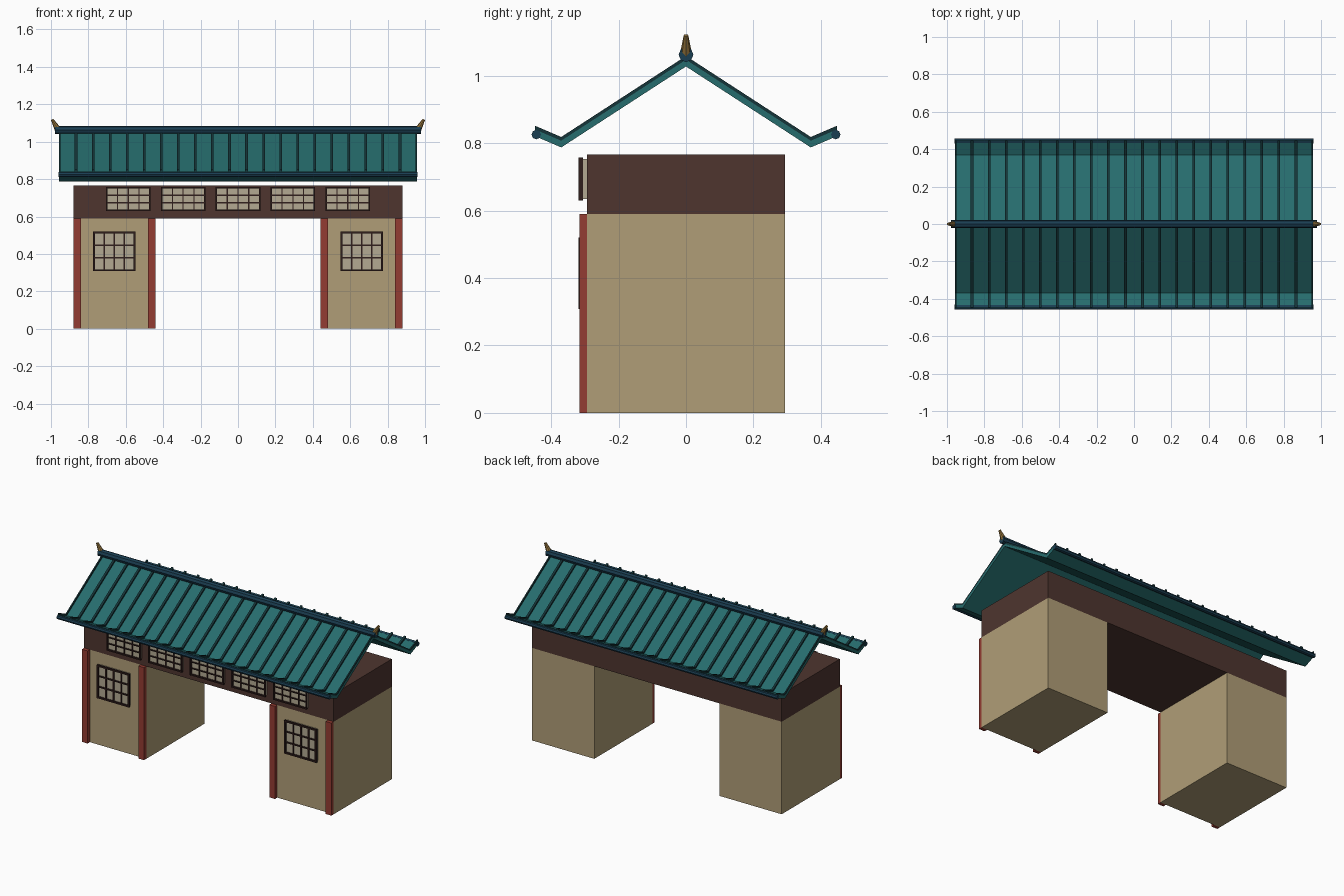
import bpy, math
from mathutils import Vector

if "Cube" in bpy.data.objects:
    bpy.data.objects.remove(bpy.data.objects["Cube"])


def material(name, rgb):
    m = bpy.data.materials.new(name)
    m.diffuse_color = [((c / 255 + 0.055) / 1.055) ** 2.4 for c in rgb] + [1]
    m.use_nodes = True
    m.node_tree.nodes["Principled BSDF"].inputs["Base Color"].default_value = m.diffuse_color
    return m


WALL = material("wall plaster", (176, 158, 119))
BROWN = material("brown wood", (78, 53, 47))
RED = material("red wood", (148, 60, 50))
PAPER = material("window paper", (180, 170, 146))
DARK = material("dark lattice", (48, 30, 28))
TEAL = material("teal tile", (38, 108, 109))
DEEP = material("deep teal rib", (20, 52, 56))
NAVY = material("navy ridge", (26, 62, 82))
GOLD = material("gold", (146, 114, 58))


def mesh_object(name, verts, faces, mat):
    me = bpy.data.meshes.new(name)
    me.from_pydata(verts, [], faces)
    me.materials.append(mat)
    ob = bpy.data.objects.new(name, me)
    bpy.context.collection.objects.link(ob)
    return ob


def boxes(name, ranges, mat):
    """One object from several (x0, x1, y0, y1, z0, z1) boxes."""
    verts, faces = [], []
    for x0, x1, y0, y1, z0, z1 in ranges:
        n = len(verts)
        verts += [(x, y, z) for z in (z0, z1)
                  for x, y in ((x0, y0), (x1, y0), (x1, y1), (x0, y1))]
        faces += [[n + i for i in f] for f in (
            (3, 2, 1, 0), (4, 5, 6, 7), (0, 1, 5, 4),
            (1, 2, 6, 5), (2, 3, 7, 6), (3, 0, 4, 7))]
    return mesh_object(name, verts, faces, mat)


def extrude_x(name, lower, upper, spans, mat):
    """Strip between two (y, z) polylines, extruded over each x span."""
    verts, faces = [], []
    k = len(lower)
    loop = lower + upper[::-1]
    m = len(loop)
    for x0, x1 in spans:
        n = len(verts)
        verts += [(x, y, z) for x in (x0, x1) for y, z in loop]
        for i in range(m):
            j = (i + 1) % m
            faces.append((n + j, n + i, n + m + i, n + m + j))
        for i in range(k - 1):
            q = (i, i + 1, m - 2 - i, m - 1 - i)
            faces.append([n + v for v in q])
            faces.append([n + m + v for v in q[::-1]])
    return mesh_object(name, verts, faces, mat)


def rod(name, a, b, r0, r1, sides, mat):
    a, b = Vector(a), Vector(b)
    bpy.ops.mesh.primitive_cone_add(vertices=sides, radius1=r0, radius2=r1,
                                    depth=(b - a).length, location=(a + b) / 2)
    ob = bpy.context.object
    ob.rotation_euler = (b - a).to_track_quat('Z', 'Y').to_euler()
    ob.name = name
    ob.data.materials.append(mat)
    return ob


def window(name, cx, w, z0, z1, bar):
    """Paper panel with a 4 x 3 lattice on the front wall."""
    x0, x1 = cx - w / 2, cx + w / 2
    boxes(name + "_panel", [(x0, x1, -0.307, -0.285, z0, z1)], PAPER)
    bars = []
    for i in range(5):
        x = x0 + w * i / 4
        h = bar if i in (0, 4) else bar * 0.8
        y = -0.318 if i in (0, 4) else -0.313
        bars.append((x - h, x + h, y, -0.306, z0 - bar, z1 + bar))
    for i in range(4):
        z = z0 + (z1 - z0) * i / 3
        h = bar if i in (0, 3) else bar * 0.8
        y = -0.3175 if i in (0, 3) else -0.314
        bars.append((x0, x1, y, -0.306, z - h, z + h))
    boxes(name + "_lattice", bars, DARK)


# Side towers, corner posts and tower windows
for side, s in (("left", -1), ("right", 1)):
    xa, xb = sorted((s * 0.88, s * 0.442))
    boxes(side + "_tower", [(xa, xb, -0.293, 0.293, 0, 0.59)], WALL)
    boxes(side + "_posts", [(xa, xa + 0.04, -0.316, -0.293, 0, 0.59),
                            (xb - 0.04, xb, -0.316, -0.293, 0, 0.59)], RED)
    window(side + "_tower_window", s * 0.661, 0.216, 0.313, 0.515, 0.005)

# Upper beam storey with five windows
boxes("upper_storey", [(-0.88, 0.88, -0.293, 0.293, 0.59, 0.766)], BROWN)
for i in range(5):
    window(f"upper_window_{i + 1}", (i - 2) * 0.2935, 0.23, 0.634, 0.753, 0.004)


# Roof: bent slab with raised ribs, profile mirrored about the ridge
def profile(dz):
    half = [(0.447, 0.820 + dz), (0.37, 0.787 + dz)]
    return [(-y, z) for y, z in half] + [(0, 1.027 + dz)] + half[::-1]


L = 0.957
extrude_x("roof_slab", profile(0), profile(0.020), [(-L, L)], TEAL)
step = 2 * L / 21
ribs = [(-L + step * i - 0.007, -L + step * i + 0.007) for i in range(1, 21)]
ribs += [(-L, -L + 0.008), (L - 0.008, L)]
extrude_x("roof_ribs", profile(0.015), profile(0.031), ribs, DEEP)

# Eave rolls, ridge beam and ridge horns
for side, s in (("front", -1), ("back", 1)):
    rod(side + "_eave_roll", (-0.96, s * 0.444, 0.825), (0.96, s * 0.444, 0.825),
        0.014, 0.014, 8, NAVY)
rod("ridge_beam", (-0.978, 0, 1.062), (0.978, 0, 1.062), 0.022, 0.022, 8, NAVY)
for side, s in (("left", -1), ("right", 1)):
    rod(side + "_ridge_horn", (s * 0.962, 0, 1.064), (s * 0.994, 0, 1.119),
        0.018, 0.007, 8, GOLD)
